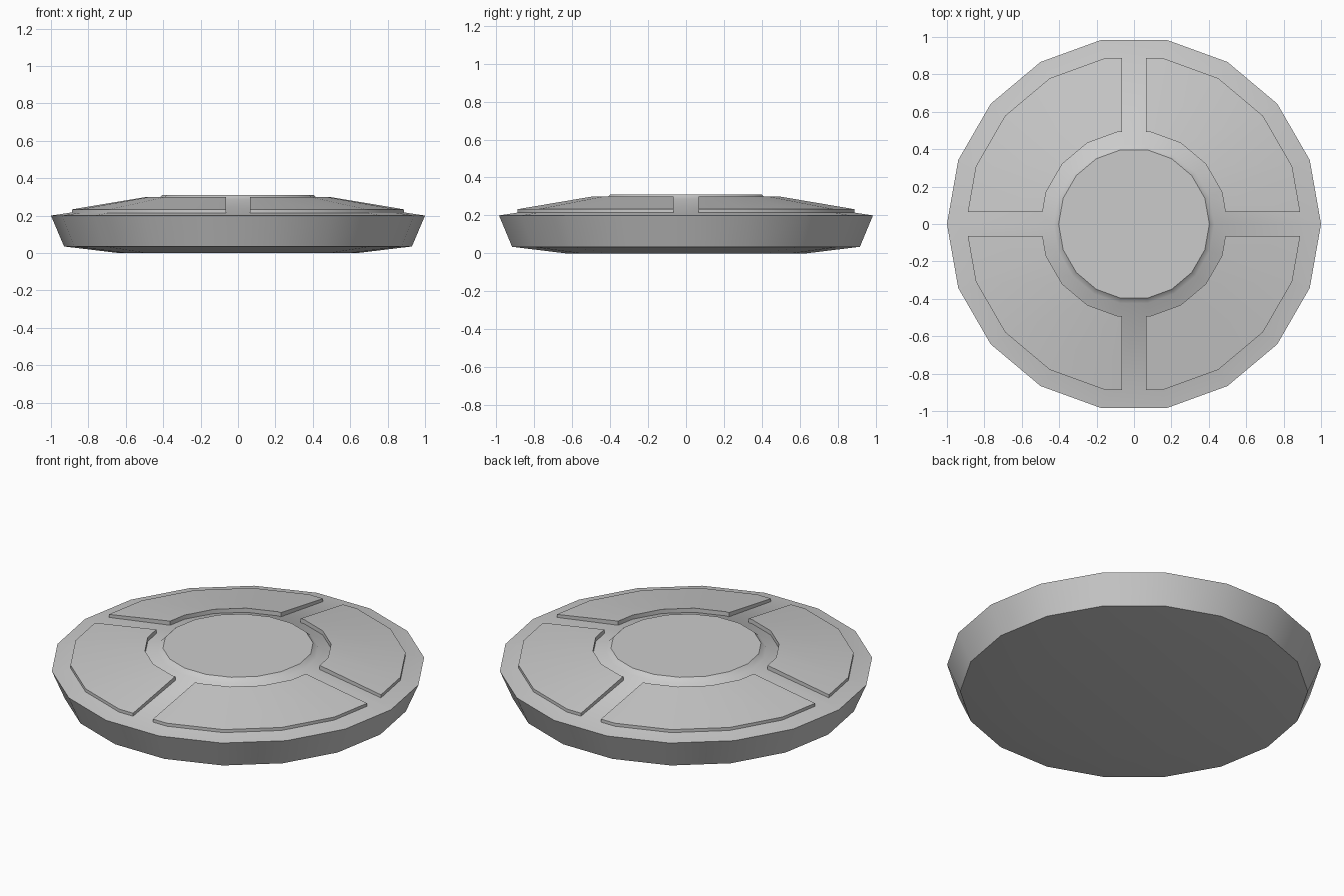
import bpy, bmesh
from math import cos, sin, radians, pi

if "Cube" in bpy.data.objects:
    bpy.data.objects.remove(bpy.data.objects["Cube"])

SIDES = 18
GAP = 0.065


def finish(bm, name):
    bmesh.ops.recalc_face_normals(bm, faces=bm.faces)
    mesh = bpy.data.meshes.new(name)
    bm.to_mesh(mesh)
    bm.free()
    obj = bpy.data.objects.new(name, mesh)
    bpy.context.collection.objects.link(obj)
    bpy.ops.object.select_all(action='DESELECT')
    obj.select_set(True)
    bpy.context.view_layer.objects.active = obj
    bpy.ops.object.shade_smooth_by_angle(angle=radians(35))
    return obj


def lathe(profile, closed):
    """Rotate (radius, z) points about z; open profiles get end caps."""
    bm = bmesh.new()
    rings = [[bm.verts.new((r * cos(2 * pi * i / SIDES), r * sin(2 * pi * i / SIDES), z))
              for i in range(SIDES)] for r, z in profile]
    pairs = list(zip(rings, rings[1:]))
    if closed:
        pairs.append((rings[-1], rings[0]))
    else:
        bm.faces.new(rings[0])
        bm.faces.new(rings[-1])
    for a, b in pairs:
        for i in range(SIDES):
            j = (i + 1) % SIDES
            bm.faces.new((a[i], a[j], b[j], b[i]))
    return bm


# Dish body with shallow cone top and raised centre disc
finish(lathe([(0.64, 0), (0.93, 0.035), (1.0, 0.2), (0.43, 0.286), (0.403, 0.311)],
             False), "disc_body")

# One raised quadrant panel: a ring cut on two sides, then mirrored
bm = lathe([(0.9, 0.205), (0.9, 0.233), (0.5, 0.3), (0.5, 0.265)], True)
for axis in ((1, 0, 0), (0, 1, 0)):
    bmesh.ops.bisect_plane(bm, geom=bm.verts[:] + bm.edges[:] + bm.faces[:],
                           plane_co=[GAP * c for c in axis], plane_no=axis,
                           clear_inner=True)
    bmesh.ops.holes_fill(bm, edges=[e for e in bm.edges if e.is_boundary], sides=0)
panels = finish(bm, "top_panels")
mirror = panels.modifiers.new("mirror", 'MIRROR')
mirror.use_axis = (True, True, False)
mirror.use_mirror_merge = False
